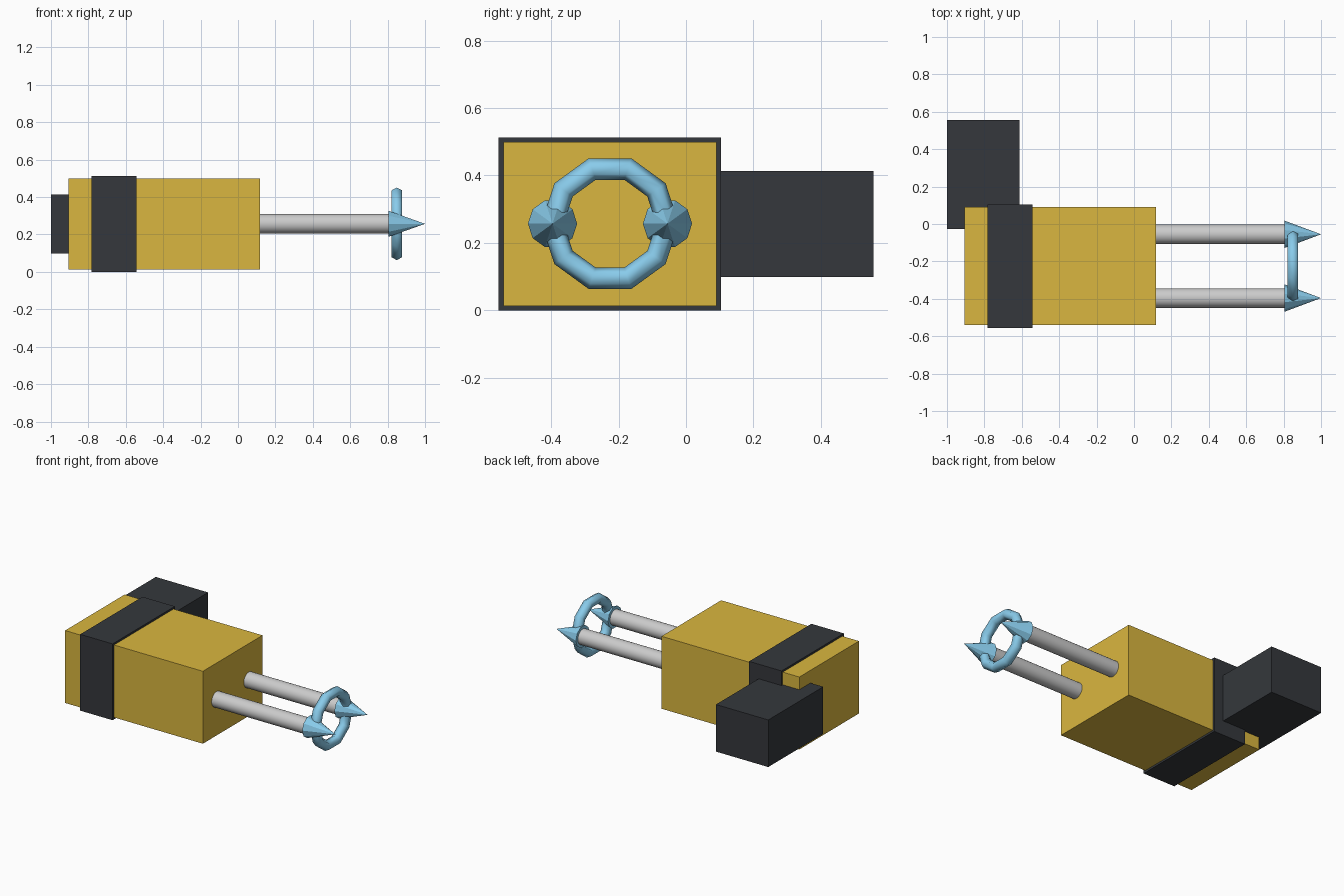
import bpy
from math import radians, pi, cos, sin

if "Cube" in bpy.data.objects:
    bpy.data.objects.remove(bpy.data.objects["Cube"])


def material(name, color):
    m = bpy.data.materials.new(name)
    m.diffuse_color = (*color, 1)
    m.use_nodes = True
    m.node_tree.nodes["Principled BSDF"].inputs["Base Color"].default_value = m.diffuse_color
    return m


yellow = material("yellow_paint", (0.70, 0.47, 0.05))
dark = material("dark_plastic", (0.035, 0.039, 0.045))
blue = material("blue_glow", (0.25, 0.60, 0.83))


def box(name, lo, hi, mat):
    center = [(a + b) / 2 for a, b in zip(lo, hi)]
    bpy.ops.mesh.primitive_cube_add(size=1, location=center)
    o = bpy.context.object
    o.name = name
    o.scale = [b - a for a, b in zip(lo, hi)]
    bpy.ops.object.transform_apply(location=False, rotation=False, scale=True)
    o.data.materials.append(mat)


# Body, band around it and rear side grip
box("body", (-0.905, -0.541, 0.013), (0.118, 0.091, 0.499), yellow)
box("band", (-0.782, -0.556, 0.0), (-0.542, 0.104, 0.512), dark)
box("side_grip", (-1.0, -0.027, 0.098), (-0.612, 0.556, 0.414), dark)

AXIS_Z = 0.257
for side, y in (("front", -0.396), ("back", -0.055)):
    # Smooth round prong
    bpy.ops.mesh.primitive_cylinder_add(vertices=32, radius=0.052, depth=0.76,
                                        location=(0.44, y, AXIS_Z),
                                        rotation=(0, pi / 2, 0))
    prong = bpy.context.object
    prong.name = side + "_prong"
    bpy.ops.object.shade_smooth_by_angle(angle=radians(30))

    # Faceted pointed tip
    bpy.ops.mesh.primitive_cone_add(vertices=10, radius1=0.073, radius2=0,
                                    depth=0.195, location=(0.9025, y, AXIS_Z),
                                    rotation=(0, pi / 2, 0))
    tip = bpy.context.object
    tip.name = side + "_tip"
    tip.data.materials.append(blue)

# Ten-sided ring joining the tips
R, r, sides, tube = 0.1705, 0.0335, 10, 6
verts, faces = [], []
for i in range(sides):
    a = 2 * pi * i / sides
    for j in range(tube):
        b = 2 * pi * j / tube
        d = R + r * cos(b)
        verts.append((r * sin(b), d * cos(a), d * sin(a)))
        i2, j2 = (i + 1) % sides, (j + 1) % tube
        faces.append((i * tube + j, i2 * tube + j, i2 * tube + j2, i * tube + j2))
mesh = bpy.data.meshes.new("tip_ring")
mesh.from_pydata(verts, [], faces)
mesh.materials.append(blue)
ring = bpy.data.objects.new("tip_ring", mesh)
ring.location = (0.849, -0.2255, AXIS_Z)
bpy.context.collection.objects.link(ring)
bpy.context.view_layer.objects.active = ring
bpy.ops.object.select_all(action='DESELECT')
ring.select_set(True)
bpy.ops.object.shade_smooth_by_angle(angle=radians(65))
